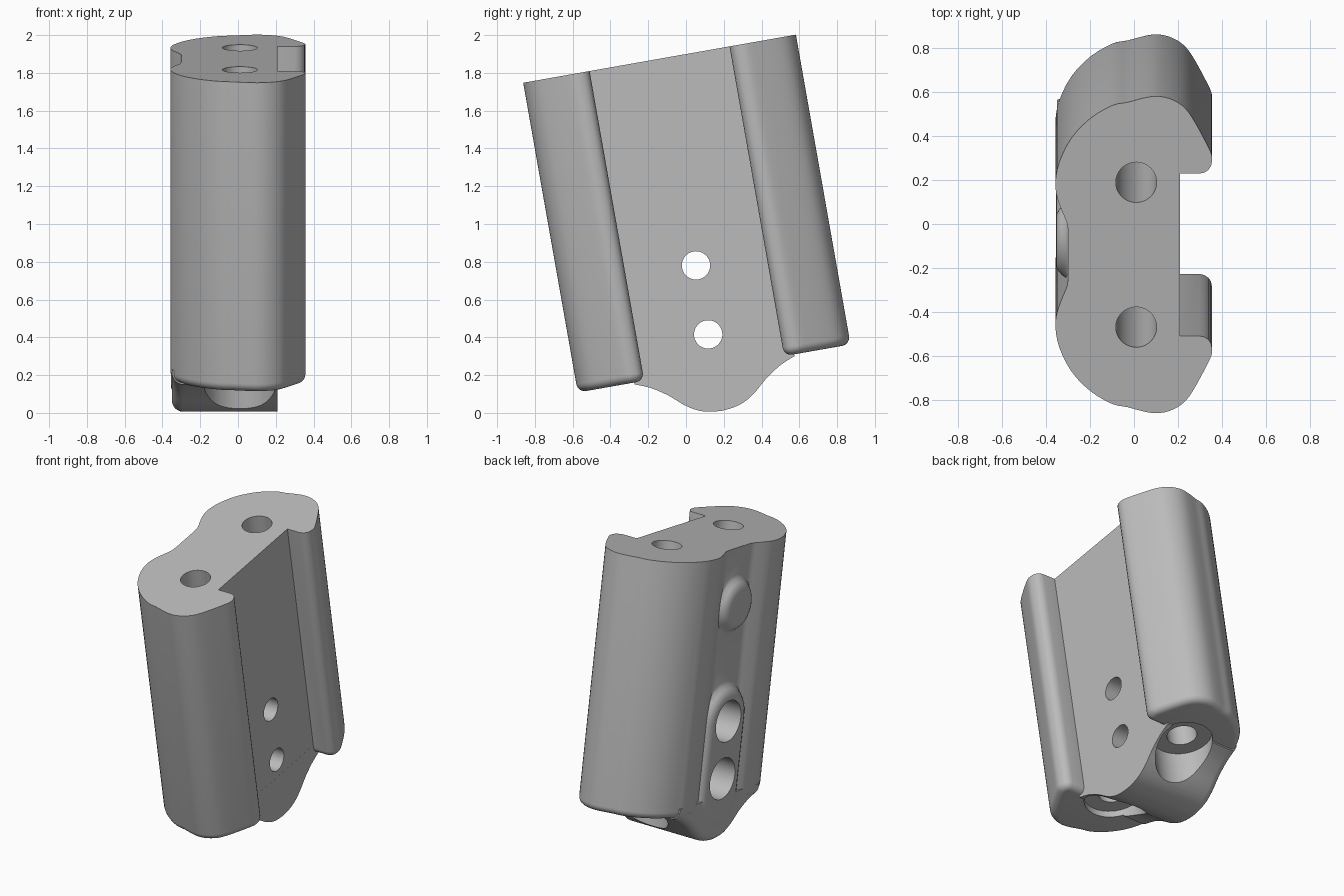
import bpy, bmesh
from math import radians, sin, cos, pi
from mathutils import Matrix, Vector

cube = bpy.data.objects.get("Cube")
if cube:
    bpy.data.objects.remove(cube, do_unlink=True)

grey = bpy.data.materials.new("plain_grey")
grey.use_nodes = True
grey.diffuse_color = (0.5, 0.5, 0.5, 1)
grey.node_tree.nodes["Principled BSDF"].inputs["Base Color"].default_value = (0.5, 0.5, 0.5, 1)


def make(name, bm):
    bmesh.ops.recalc_face_normals(bm, faces=bm.faces)
    mesh = bpy.data.meshes.new(name)
    bm.to_mesh(mesh)
    bm.free()
    mesh.materials.append(grey)
    ob = bpy.data.objects.new(name, mesh)
    bpy.context.collection.objects.link(ob)
    return ob


def loft(name, rings, round_edges=None, radius=0.05):
    """Join equal-length rings into a closed solid; optionally round chosen edges."""
    bm = bmesh.new()
    loops = [[bm.verts.new(p) for p in ring] for ring in rings]
    n = len(loops[0])
    for a, b in zip(loops, loops[1:]):
        for i in range(n):
            j = (i + 1) % n
            bm.faces.new((a[i], a[j], b[j], b[i]))
    bm.faces.new(loops[0])
    bm.faces.new(loops[-1])
    bmesh.ops.recalc_face_normals(bm, faces=bm.faces)
    if round_edges:
        edges = [e for e in bm.edges if all(round_edges(v.co) for v in e.verts)]
        bmesh.ops.bevel(bm, geom=edges, offset=radius, offset_type='OFFSET',
                        segments=6, profile=0.5, affect='EDGES', clamp_overlap=False)
    return make(name, bm)


def smooth(pts, steps=3):
    """Catmull-Rom curve through 2D points."""
    p = [Vector(q) for q in pts]
    p = [p[0]] + p + [p[-1]]
    out = []
    for a, b, c, d in zip(p, p[1:], p[2:], p[3:]):
        for k in range(steps):
            t = k / steps
            out.append(0.5 * (2 * b + (c - a) * t + (2 * a - 5 * b + 4 * c - d) * t * t
                              + (3 * b - a - 3 * c + d) * t ** 3))
    return out + [p[-1]]


def cylinder(name, radius, centre, length, axis):
    bm = bmesh.new()
    bmesh.ops.create_cone(bm, cap_ends=True, segments=48, radius1=radius,
                          radius2=radius, depth=length)
    turn = Matrix.Rotation(pi / 2, 4, 'Y') if axis == 'X' else Matrix()
    bm.transform(Matrix.Translation(centre) @ turn)
    return make(name, bm)


def boss(name, high, low, radius):
    """Raised pad around holes, with a softly flared edge."""
    rings = []
    for grow, x in ((0.07, -0.25), (0.06, -0.295), (0.03, -0.31), (0.015, -0.33),
                    (0, -0.343), (-0.02, -0.353), (-0.045, -0.356)):
        r = radius + grow
        arc = [pi * k / 20 for k in range(21)]
        rings.append([(x, r * cos(a), high + r * sin(a)) for a in arc]
                     + [(x, -r * cos(a), low - r * sin(a)) for a in arc])
    return loft(name, rings)


# Main body: mirrored cross-section with a wide slot and a shallow rear groove
lip = [(0.21, 0.376), (0.30, 0.376)]
lip += [(0.30 + 0.055 * sin(a), 0.431 - 0.055 * cos(a)) for a in (pi / 8, pi / 4, pi * 3 / 8)]
side = smooth([(0.355, 0.431), (0.353, 0.465), (0.32, 0.535), (0.265, 0.635), (0.22, 0.69),
               (0.16, 0.723), (0.1, 0.733), (0.04, 0.724), (-0.03, 0.705), (-0.1, 0.69),
               (-0.2, 0.63), (-0.285, 0.54), (-0.34, 0.43), (-0.358, 0.335),
               (-0.35, 0.265), (-0.325, 0.195), (-0.305, 0.145), (-0.3, 0.1)])
half = lip + [tuple(p) for p in side]
outline = half + [(x, -u) for x, u in reversed(half)]
bottom = -1.665
body = loft("bracket_body", [[(x, u, w) for x, u in outline] for w in (bottom, 0)],
            lambda c: c.z < bottom + 0.001, 0.045)

# Tongue hanging below the rails
edge = [tuple(p) for p in smooth([(0, -1.893), (0.065, -1.886), (0.125, -1.868), (0.19, -1.828),
                                  (0.265, -1.763), (0.35, -1.708), (0.43, -1.675)])]
profile = [(0.43, -1.6)] + edge[::-1] + [(-u, w) for u, w in edge[1:]] + [(-0.43, -1.6)]
tongue = loft("tongue", [[(x, u, w) for u, w in profile] for x in (-0.35, 0.2103)],
              lambda c: c.x < -0.34 and c.z < -1.65, 0.06)

pads = [boss("upper_boss", -0.37, -0.37, 0.14), boss("lower_boss", -1.111, -1.6, 0.19)]

# Cutters: cross holes, rear counterbores, long bores and their bottom counterbores
cutters = []
for w in (-0.37, -1.111, -1.482):
    cutters.append(cylinder("cross_hole_cutter", 0.075, (0, 0, w), 1, 'X'))
for w in (-1.111, -1.482):
    cutters.append(cylinder("rear_counterbore_cutter", 0.135, (-0.25, 0, w), 0.6, 'X'))
for u in (-0.335, 0.335):
    cutters.append(cylinder("long_bore_cutter", 0.093, (0.01, u, -0.9), 2.4, 'Z'))
    cutters.append(cylinder("bottom_counterbore_cutter", 0.185, (0.01, u, -1.82), 0.4, 'Z'))

for operation, tools in (('UNION', [tongue] + pads), ('DIFFERENCE', cutters)):
    for tool in tools:
        mod = body.modifiers.new(tool.name, 'BOOLEAN')
        mod.operation, mod.object, mod.solver = operation, tool, 'EXACT'

# Bake the cuts, drop the helpers
bpy.context.view_layer.update()
baked = bpy.data.meshes.new_from_object(body.evaluated_get(bpy.context.evaluated_depsgraph_get()))
body.modifiers.clear()
body.data = baked
for tool in [tongue] + pads + cutters:
    bpy.data.objects.remove(tool, do_unlink=True)

# Lean the finished bracket
baked.transform(Matrix.Translation((0, -0.14, 1.875)) @ Matrix.Rotation(radians(10), 4, 'X'))
for ob in bpy.context.selected_objects:
    ob.select_set(False)
body.select_set(True)
bpy.context.view_layer.objects.active = body
bpy.ops.object.shade_smooth_by_angle(angle=radians(32))
